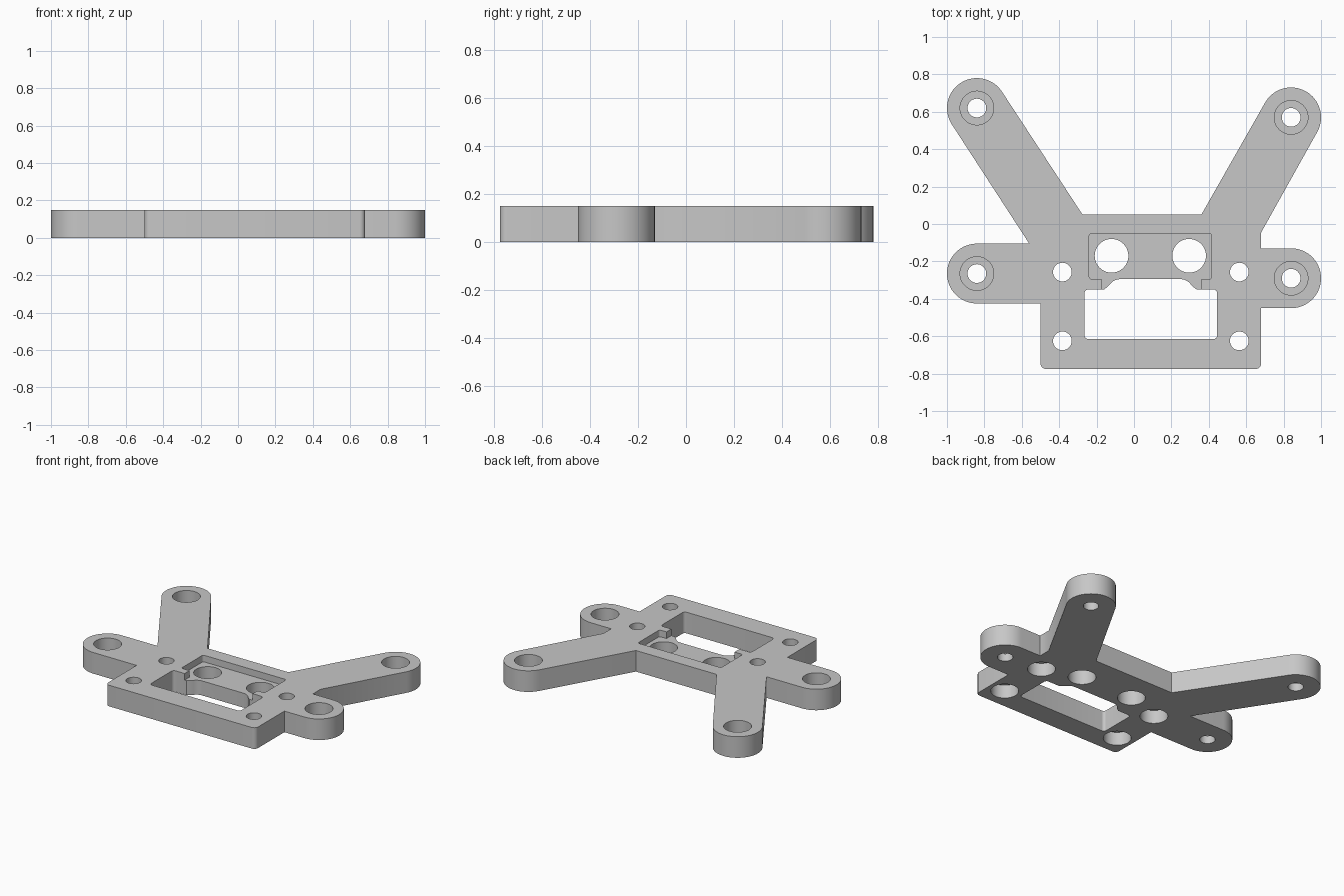
import bpy, bmesh
from math import radians, cos, sin
from mathutils import Vector

cube = bpy.data.objects.get("Cube")
if cube:
    bpy.data.objects.remove(cube)

THICK = 0.15
ARM_R = 0.16
HOLE_R, HEAD_R = 0.05, 0.09
SEAT = 0.055       # material left under the screw heads
POCKET_Z = 0.103   # floor of the shallow pocket

grey = bpy.data.materials.new("light grey")
grey.use_nodes = True
grey.diffuse_color = (0.57, 0.57, 0.57, 1)
grey.node_tree.nodes["Principled BSDF"].inputs["Base Color"].default_value = grey.diffuse_color


def arc(center, radius, start, end, steps=32):
    """Points along an arc, angles in degrees."""
    angles = [radians(start + (end - start) * i / steps) for i in range(steps + 1)]
    return [(center[0] + radius * cos(a), center[1] + radius * sin(a)) for a in angles]


def rounded_box(x0, x1, y0, y1, r):
    pts = []
    corners = [(x1 - r, y0 + r), (x1 - r, y1 - r), (x0 + r, y1 - r), (x0 + r, y0 + r)]
    for i, c in enumerate(corners):
        pts += arc(c, r, 90 * i - 90, 90 * i, 6)
    return pts


def prism(name, pts, z0, z1):
    """Extrude a counter-clockwise outline between two heights."""
    bm = bmesh.new()
    face = bm.faces.new([bm.verts.new((x, y, z0)) for x, y in pts])
    top = bmesh.ops.extrude_face_region(bm, geom=[face])["geom"]
    bmesh.ops.translate(bm, vec=Vector((0, 0, z1 - z0)),
                        verts=[v for v in top if isinstance(v, bmesh.types.BMVert)])
    bmesh.ops.recalc_face_normals(bm, faces=bm.faces)
    mesh = bpy.data.meshes.new(name)
    bm.to_mesh(mesh)
    bm.free()
    mesh.materials.append(grey)
    obj = bpy.data.objects.new(name, mesh)
    bpy.context.collection.objects.link(obj)
    return obj


def cut(pts, z0=-0.1, z1=THICK + 0.1):
    """Subtract a prism from the plate."""
    cutter = prism("cutter", pts, z0, z1)
    cutter.hide_render = True
    mod = plate.modifiers.new("cut", "BOOLEAN")
    mod.operation = "DIFFERENCE"
    mod.solver = "EXACT"
    mod.object = cutter
    bpy.ops.object.modifier_apply(modifier=mod.name)
    bpy.data.objects.remove(cutter)


# Mounting plate with four rounded arms
back_right, back_left = (-0.84, 0.62), (0.84, 0.57)
front_right, front_left = (-0.84, -0.265), (0.84, -0.29)
outline = (
    arc((-0.47, -0.745), 0.03, 180, 270, 6)
    + arc((0.65, -0.745), 0.03, 270, 360, 6)
    + [(0.68, -0.45)] + arc(front_left, ARM_R, -90, 90) + [(0.68, -0.13), (0.68, -0.045)]
    + arc(back_left, ARM_R, -29, 151) + [(0.36, 0.05), (-0.275, 0.05)]
    + arc(back_right, ARM_R, 33, 213) + [(-0.56, -0.105)]
    + arc(front_right, ARM_R, 90, 270) + [(-0.5, -0.425)]
)
plate = prism("mounting_plate", outline, 0, THICK)
bpy.context.view_layer.objects.active = plate
plate.select_set(True)

# Window with a raised, softly flared back edge
window = (
    arc((-0.245, -0.595), 0.02, 180, 270, 6)
    + arc((0.425, -0.595), 0.02, 270, 360, 6)
    + arc((0.425, -0.37), 0.02, 0, 90, 6)
    + [(0.335, -0.35), (0.315, -0.335)] + arc((0.25, -0.36), 0.065, 40, 90, 6)
    + arc((-0.075, -0.36), 0.065, 90, 140, 6) + [(-0.14, -0.335), (-0.16, -0.35)]
    + arc((-0.245, -0.37), 0.02, 90, 180, 6)
)
cut(window)

# Shallow pocket and its opening into the window
cut(rounded_box(-0.24, 0.415, -0.295, -0.05, 0.015), POCKET_Z)
cut([(-0.175, -0.36), (0.36, -0.36), (0.36, -0.2), (-0.175, -0.2)], POCKET_Z)

# Two large holes through the pocket floor
for x in (-0.12, 0.295):
    cut(arc((x, -0.17), HEAD_R, 0, 354.375, 63))

# Arm screw holes, recessed from above
for c in (back_right, back_left, front_right, front_left):
    cut(arc(c, HOLE_R, 0, 348.75, 31))
    cut(arc(c, HEAD_R, 0, 354.375, 63), z0=SEAT)

# Body screw holes, recessed from below
for x in (-0.383, 0.563):
    for y in (-0.257, -0.625):
        cut(arc((x, y), HOLE_R, 0, 348.75, 31))
        cut(arc((x, y), HEAD_R, 0, 354.375, 63), z1=THICK - SEAT)

bpy.ops.object.shade_smooth_by_angle(angle=radians(30))
